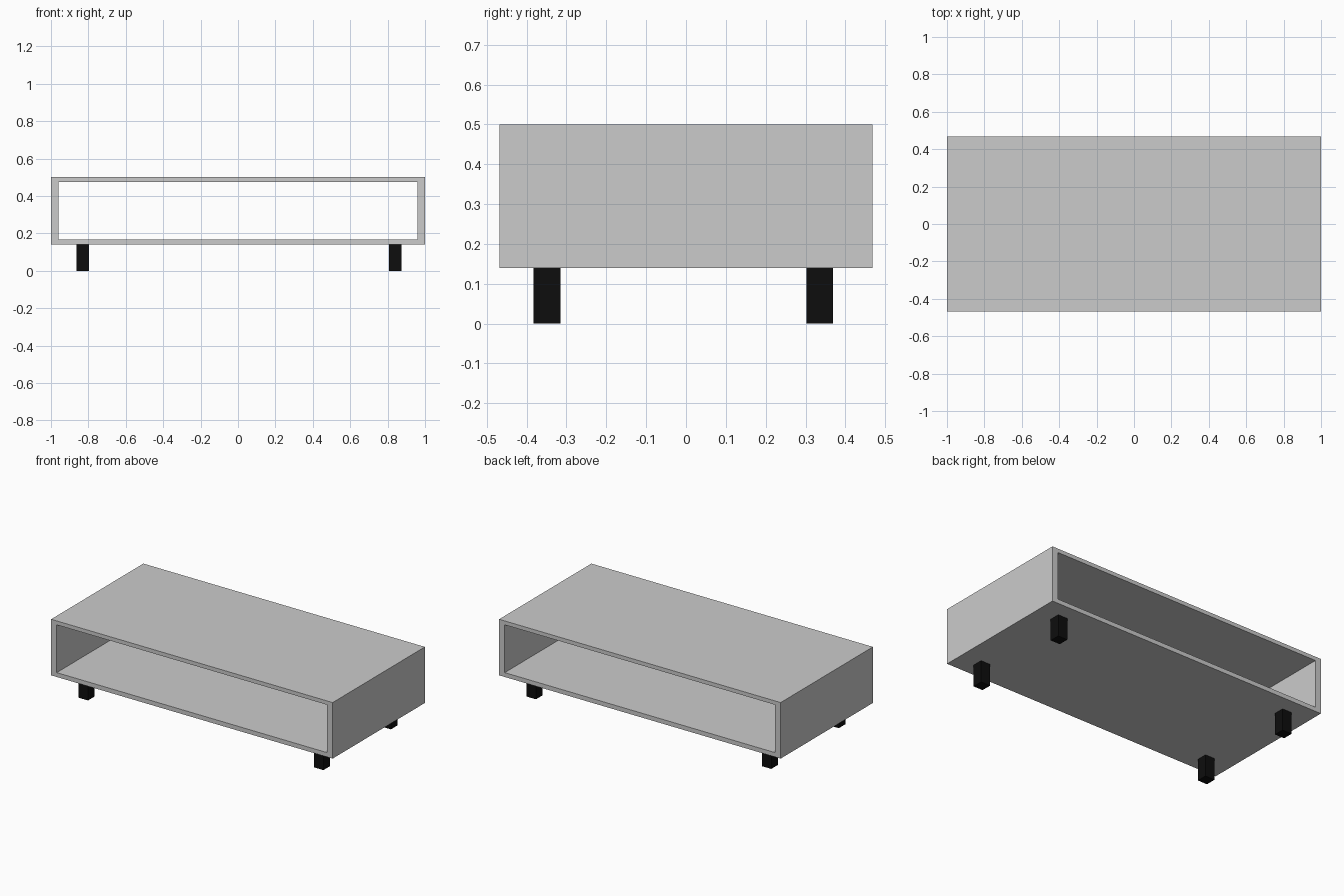
import bpy, bmesh

if "Cube" in bpy.data.objects:
    bpy.data.objects.remove(bpy.data.objects["Cube"])

HALF_DEPTH = 0.468


def mesh_object(name, bm):
    bmesh.ops.recalc_face_normals(bm, faces=bm.faces)
    mesh = bpy.data.meshes.new(name)
    bm.to_mesh(mesh)
    bm.free()
    obj = bpy.data.objects.new(name, mesh)
    bpy.context.collection.objects.link(obj)
    return obj


def rect(bm, x, z0, z1, y):
    return [bm.verts.new(p) for p in ((-x, y, z0), (x, y, z0), (x, y, z1), (-x, y, z1))]


# Table body: rectangular tube, open at front and back
bm = bmesh.new()
loops = [
    rect(bm, 1.0, 0.14, 0.50, -HALF_DEPTH),
    rect(bm, 1.0, 0.14, 0.50, HALF_DEPTH),
    rect(bm, 0.96, 0.168, 0.475, HALF_DEPTH),
    rect(bm, 0.96, 0.168, 0.475, -HALF_DEPTH),
]
for k in range(4):
    a, b = loops[k], loops[(k + 1) % 4]
    for i in range(4):
        j = (i + 1) % 4
        bm.faces.new((a[i], a[j], b[j], b[i]))
mesh_object("table_body", bm)

# Square black legs
black = bpy.data.materials.new("black")
black.diffuse_color = (0.004, 0.004, 0.004, 1)
black.use_nodes = True
black.node_tree.nodes["Principled BSDF"].inputs["Base Color"].default_value = black.diffuse_color
for side, x in (("left", -0.831), ("right", 0.841)):
    for end, y in (("front", -0.349), ("back", 0.336)):
        bm = bmesh.new()
        bmesh.ops.create_cube(bm, size=1)
        bmesh.ops.scale(bm, vec=(0.067, 0.067, 0.14), verts=bm.verts)
        bmesh.ops.translate(bm, vec=(x, y, 0.07), verts=bm.verts)
        leg = mesh_object(f"{end}_{side}_leg", bm)
        leg.data.materials.append(black)
